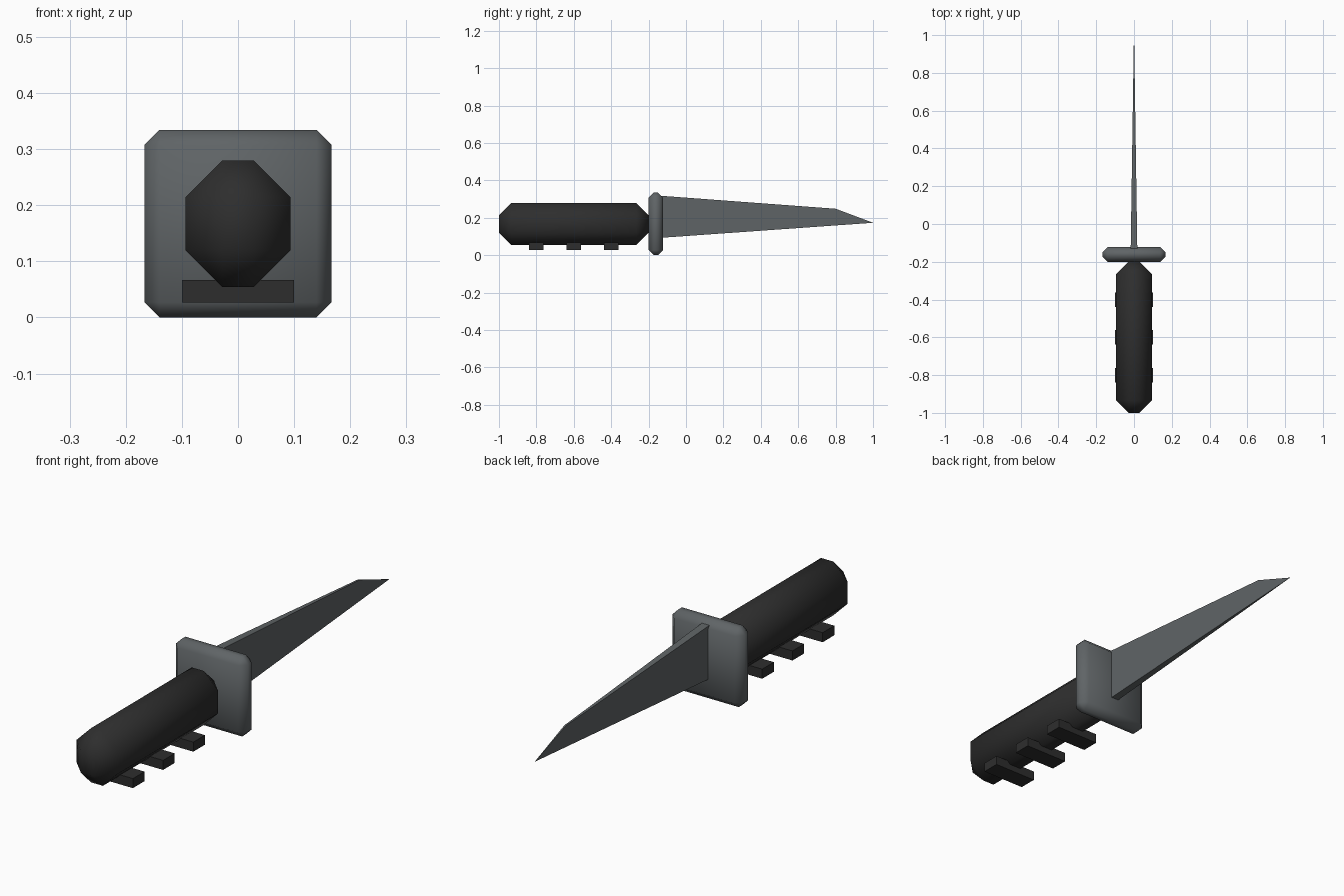
import bpy, bmesh
from math import radians

if "Cube" in bpy.data.objects:
    bpy.data.objects.remove(bpy.data.objects["Cube"], do_unlink=True)


def make_material(name, rgb):
    mat = bpy.data.materials.new(name)
    mat.use_nodes = True
    colour = (*rgb, 1.0)
    mat.diffuse_color = colour
    mat.node_tree.nodes["Principled BSDF"].inputs["Base Color"].default_value = colour
    return mat


steel = make_material("grey steel", (0.115, 0.127, 0.133))
grip = make_material("black grip", (0.027, 0.027, 0.027))


def finish(bm, name, mat):
    bmesh.ops.recalc_face_normals(bm, faces=bm.faces)
    mesh = bpy.data.meshes.new(name)
    bm.to_mesh(mesh)
    bm.free()
    mesh.materials.append(mat)
    obj = bpy.data.objects.new(name, mesh)
    bpy.context.collection.objects.link(obj)
    return obj


def box(name, centre, size, mat, chamfer=0):
    bm = bmesh.new()
    bmesh.ops.create_cube(bm, size=1)
    for v in bm.verts:
        v.co = [c + s * p for c, s, p in zip(centre, size, v.co)]
    if chamfer:
        bmesh.ops.bevel(bm, geom=list(bm.edges), offset=chamfer,
                        segments=1, affect='EDGES')
    obj = finish(bm, name, mat)
    if chamfer:
        bpy.ops.object.select_all(action='DESELECT')
        obj.select_set(True)
        bpy.context.view_layer.objects.active = obj
        bpy.ops.object.shade_smooth_by_angle(angle=radians(60))
    return obj


# Chamfered handle and square guard
MID = 0.167
box("handle", (0, -0.6, MID), (0.188, 0.8, 0.226), grip, 0.066)
box("guard", (0, -0.161, MID), (0.334, 0.078, 0.334), steel, 0.027)

# Finger bars under the handle
for label, y in (("rear", -0.8), ("middle", -0.6), ("front", -0.4)):
    box(label + "_finger_bar", (0, y, 0.047), (0.2, 0.077, 0.04), grip)

# Blade: side profile (y, z), thinning evenly towards the tip
BASE, TIP = -0.13, 1.0
profile = [(BASE, 0.093), (TIP, 0.173), (0.8, 0.248), (BASE, 0.317)]
bm = bmesh.new()
sides = []
for side in (-1, 1):
    sides.append([bm.verts.new((side * (0.0005 + 0.017 * (TIP - y) / (TIP - BASE)), y, z))
                  for y, z in profile])
    bm.faces.new(sides[-1])
for i in range(len(profile)):
    j = (i + 1) % len(profile)
    bm.faces.new((sides[0][i], sides[0][j], sides[1][j], sides[1][i]))
finish(bm, "blade", steel)
